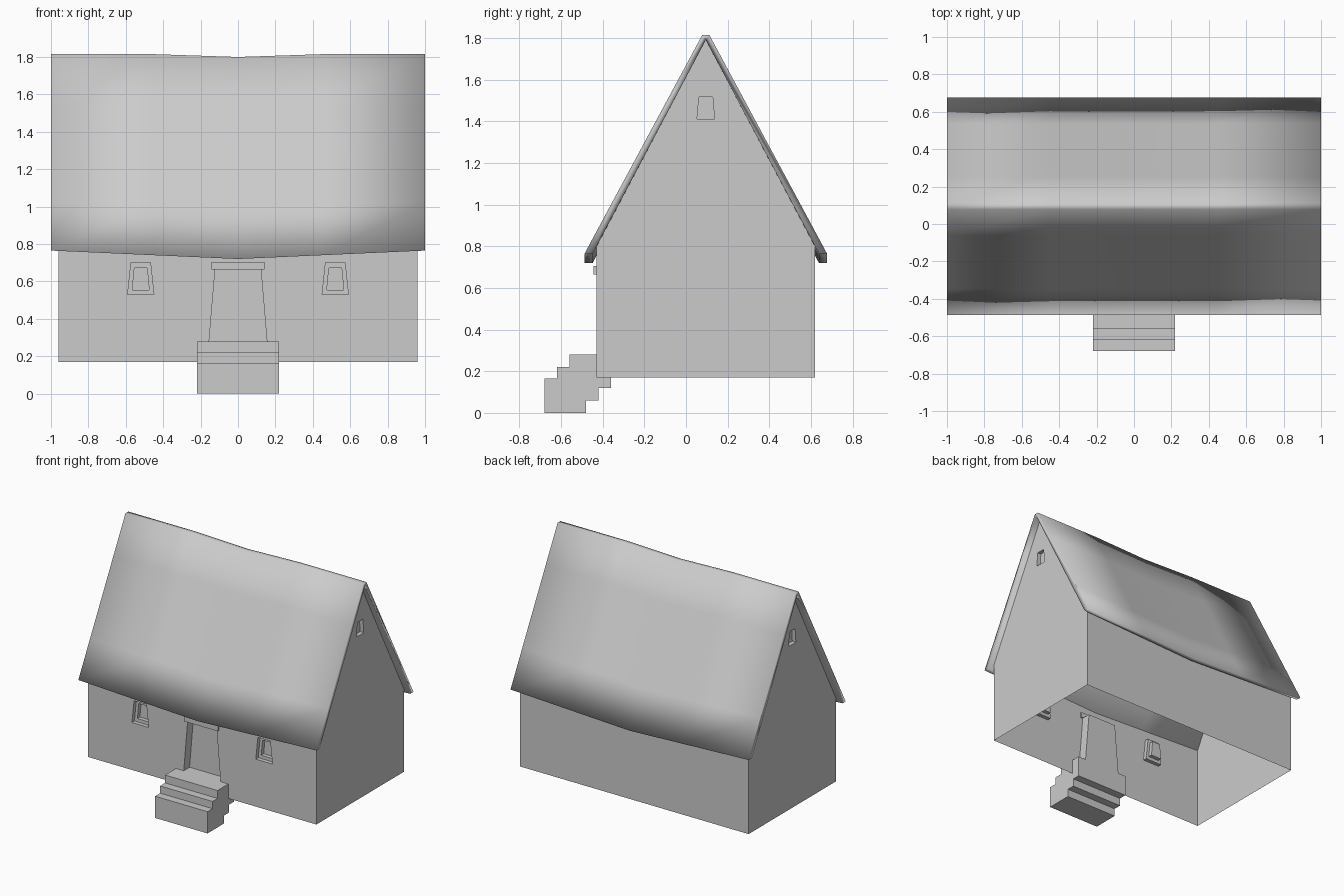
import bpy, bmesh

if "Cube" in bpy.data.objects:
    bpy.data.objects.remove(bpy.data.objects["Cube"])


def make_object(name, verts, faces):
    mesh = bpy.data.meshes.new(name)
    bm = bmesh.new()
    vs = [bm.verts.new(v) for v in verts]
    for f in faces:
        bm.faces.new([vs[i] for i in f])
    bmesh.ops.recalc_face_normals(bm, faces=bm.faces[:])
    bm.to_mesh(mesh)
    bm.free()
    ob = bpy.data.objects.new(name, mesh)
    bpy.context.collection.objects.link(ob)
    return ob


def prism(name, ring_a, ring_b):
    """Closed solid between two matching outlines."""
    n = len(ring_a)
    sides = [(i, (i + 1) % n, n + (i + 1) % n, n + i) for i in range(n)]
    return make_object(name, ring_a + ring_b,
                       sides + [tuple(range(n)), tuple(range(n, 2 * n))])


def extrude_x(name, profile, x0, x1):
    return prism(name, [(x0, y, z) for y, z in profile], [(x1, y, z) for y, z in profile])


def trapezoid(c, half_bottom, half_top, z0, z1):
    return [(c - half_bottom, z0), (c + half_bottom, z0), (c + half_top, z1), (c - half_top, z1)]


# Walls: house-shaped block with recesses cut into it
FRONT, BACK, RIDGE, SIDE = -0.43, 0.62, 0.095, 0.96
walls = extrude_x("walls", [(FRONT, 0.17), (BACK, 0.17), (BACK, 0.80),
                            (RIDGE, 1.80), (FRONT, 0.80)], -SIDE, SIDE)
cutters = []


def cut_front(shape, depth):
    cutters.append(prism("cutter", [(x, FRONT - 0.1, z) for x, z in shape],
                         [(x, FRONT + depth, z) for x, z in shape]))


# Doorway, front windows (stepped frame) and gable windows
cut_front(trapezoid(0, 0.155, 0.122, 0.275, 0.667), 0.07)
for s in (-1, 1):
    cut_front(trapezoid(s * 0.52, 0.07, 0.052, 0.53, 0.70), 0.03)
    cut_front(trapezoid(s * 0.52, 0.045, 0.034, 0.555, 0.672), 0.06)
    shape = trapezoid(RIDGE, 0.042, 0.033, 1.41, 1.517)
    cutters.append(prism("cutter", [(s * (SIDE + 0.1), y, z) for y, z in shape],
                         [(s * (SIDE - 0.03), y, z) for y, z in shape]))
for c in cutters:
    c.hide_render = True
    mod = walls.modifiers.new("recess", 'BOOLEAN')
    mod.operation = 'DIFFERENCE'
    mod.solver = 'EXACT'
    mod.object = c
bpy.context.view_layer.update()
mesh = bpy.data.meshes.new_from_object(
    walls.evaluated_get(bpy.context.evaluated_depsgraph_get()))
walls.modifiers.clear()
walls.data = mesh
for c in cutters:
    bpy.data.objects.remove(c)

# Open shell: remove the floor and the slopes beneath the roof
bm = bmesh.new()
bm.from_mesh(mesh)
bm.normal_update()
bmesh.ops.delete(bm, geom=[f for f in bm.faces if f.calc_area() > 0.5 and abs(f.normal.z) > 0.3],
                 context='FACES')
bm.to_mesh(mesh)
bm.free()

# Lintel above the door
extrude_x("door_lintel", [(FRONT - 0.015, 0.665), (FRONT + 0.01, 0.665),
                          (FRONT + 0.01, 0.705), (FRONT - 0.015, 0.705)], -0.142, 0.142)

# Steps with stepped underside
extrude_x("front_steps", [(-0.68, 0), (-0.48, 0), (-0.48, 0.06), (-0.42, 0.06), (-0.42, 0.12),
                          (-0.36, 0.12), (-0.36, 0.28), (-0.56, 0.28), (-0.56, 0.22),
                          (-0.62, 0.22), (-0.62, 0.165), (-0.68, 0.165)], -0.22, 0.22)

# Roof: thick sagging shell lofted along x
ROWS = 4
OUT_E, OUT_R = (-0.487, 0.765), (0.078, 1.815)
IN_E, IN_R = (-0.448, 0.765), (RIDGE, 1.79)


def roof_ring(x):
    eave_sag = 0.045 * (1 - abs(x))
    ridge_sag = 0.015 * max(0, 1 - abs(x) / 0.45)

    def slope(a, b):
        pts = []
        for i in range(ROWS + 1):
            t = i / ROWS
            pts.append((x, a[0] + (b[0] - a[0]) * t,
                        a[1] + (b[1] - a[1]) * t - eave_sag * (1 - t) - ridge_sag * t))
        return pts

    def mirror(pts):
        return [(px, 2 * RIDGE - py, pz) for px, py, pz in reversed(pts)]

    outer, inner = slope(OUT_E, OUT_R), slope(IN_E, IN_R)
    over = outer + mirror(outer)
    under = inner + mirror(inner)[1:]
    return over + under[::-1]


rings = [roof_ring(x) for x in (-1, -0.45, 0, 0.45, 1)]
n = len(rings[0])
faces = [(r * n + i, r * n + (i + 1) % n, (r + 1) * n + (i + 1) % n, (r + 1) * n + i)
         for r in range(len(rings) - 1) for i in range(n)]
last = (len(rings) - 1) * n
faces += [tuple(range(n)), tuple(range(last, last + n))]
roof = make_object("roof", [v for ring in rings for v in ring], faces)
for p in roof.data.polygons:
    p.use_smooth = True
